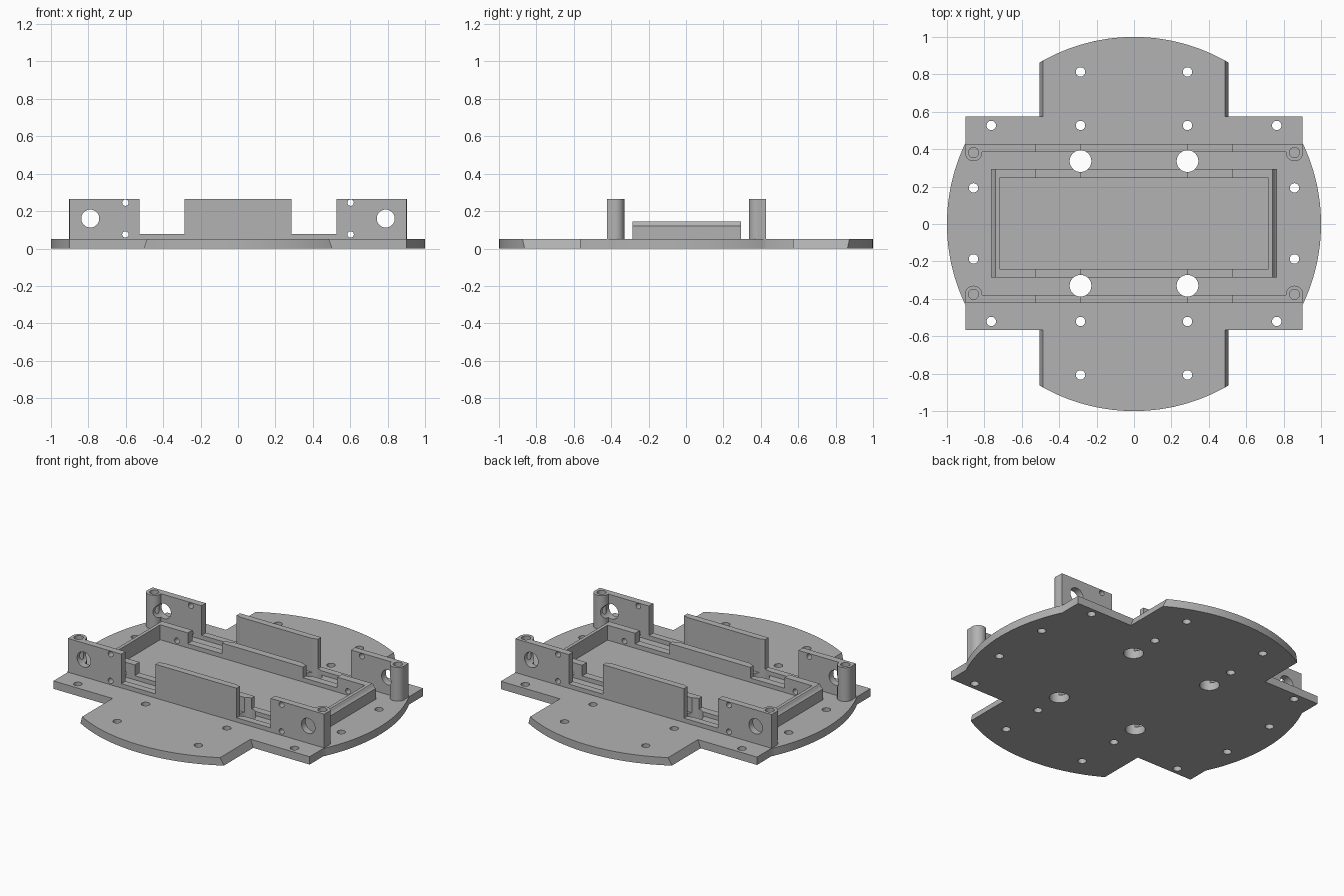
import bpy, bmesh, math
from mathutils import Matrix

if "Cube" in bpy.data.objects:
    bpy.data.objects.remove(bpy.data.objects["Cube"])

grey = bpy.data.materials.new("plain_grey")
grey.use_nodes = True
colour = (0.45, 0.45, 0.45, 1)
grey.diffuse_color = colour
grey.node_tree.nodes["Principled BSDF"].inputs["Base Color"].default_value = colour

T = 0.05        # plate thickness, level on which everything stands
TOP = 0.265     # top of the walls
GAP = 0.077     # sill of the wall gaps
DY = 0.003      # slight offset of the fittings along y
SIGNS = (-1, 1)


def finish(name, bm):
    bmesh.ops.recalc_face_normals(bm, faces=bm.faces)
    mesh = bpy.data.meshes.new(name)
    bm.to_mesh(mesh)
    bm.free()
    obj = bpy.data.objects.new(name, mesh)
    bpy.context.scene.collection.objects.link(obj)
    mesh.materials.append(grey)
    return obj


def loft(name, ring_a, ring_b):
    """Closed solid between two matching rings of 3D points."""
    bm = bmesh.new()
    a = [bm.verts.new(p) for p in ring_a]
    b = [bm.verts.new(p) for p in ring_b]
    bm.faces.new(a)
    bm.faces.new(b)
    for i in range(len(a)):
        j = (i + 1) % len(a)
        bm.faces.new((a[i], a[j], b[j], b[i]))
    return finish(name, bm)


def side_profile(name, half, y0, y1):
    """Mirror a half profile in x and z, then extrude it along y."""
    pts = half + [(-x, z) for x, z in reversed(half)]
    return loft(name, [(x, y0, z) for x, z in pts], [(x, y1, z) for x, z in pts])


def rods(name, items, z0=0, z1=0, along_y=False):
    """Separate cylinders in one mesh; items are (x, y or z, radius)."""
    bm = bmesh.new()
    for u, v, r in items:
        if along_y:
            m = Matrix.Translation((u, 0, v)) @ Matrix.Rotation(math.pi / 2, 4, "X")
            depth = 3
        else:
            m = Matrix.Translation((u, v, (z0 + z1) / 2))
            depth = z1 - z0
        bmesh.ops.create_cone(bm, cap_ends=True, segments=40, radius1=r,
                              radius2=r, depth=depth, matrix=m)
    return finish(name, bm)


def combine(obj, steps):
    """Apply a list of (operation, helper) booleans to the object."""
    for operation, helper in steps:
        mod = obj.modifiers.new(operation.lower(), "BOOLEAN")
        mod.operation, mod.solver, mod.object = operation, "EXACT", helper
    bpy.context.view_layer.update()
    graph = bpy.context.evaluated_depsgraph_get()
    mesh = bpy.data.meshes.new_from_object(obj.evaluated_get(graph))
    obj.modifiers.clear()
    obj.data = mesh


def corners(x, y, r):
    return [(sx * x, sy * y + DY, r) for sx in SIGNS for sy in SIGNS]


# Cutters
plate_holes = corners(0.286, 0.333, 0.058)
for hx, hy in ((0.286, 0.81), (0.286, 0.524), (0.763, 0.524), (0.858, 0.19)):
    plate_holes += corners(hx, hy, 0.025)
down_cutter = rods("down_cutter", plate_holes, -0.1, 0.5)
pin_cutter = rods("pin_cutter", corners(0.858, 0.379, 0.027), 0.02, 0.5)
cross_holes = []
for s in SIGNS:
    cross_holes += [(s * 0.79, 0.16, 0.048), (s * 0.602, 0.245, 0.017), (s * 0.602, 0.075, 0.017)]
cross_cutter = rods("cross_cutter", cross_holes, along_y=True)
bosses = rods("boss_helper", corners(0.858, 0.379, 0.046), T, TOP)
well = side_profile("well_cutter", [(0.72, 0.02), (0.72, 0.5)], DY - 0.243, DY + 0.243)


# Base plate: disc with notched corners and sloping lobe sides
def outline(neck, z):
    side, shoulder = 0.902, 0.571
    a0 = math.asin(neck)
    a1 = math.asin(math.sqrt(1 - side * side))
    n = 36
    pts = []
    for turn, half_angle in ((0, a1), (90, a0), (180, a1), (270, a0)):
        mid = math.radians(turn)
        for i in range(n + 1):
            a = mid + half_angle * (2 * i / n - 1)
            pts.append((math.cos(a), math.sin(a), z))
        # step around the notch that follows this arc
        sx = 1 if turn in (0, 270) else -1
        sy = 1 if turn in (0, 90) else -1
        step = [(sx * side, sy * shoulder + DY, z), (sx * neck, sy * shoulder + DY, z)]
        pts += step if turn in (0, 180) else step[::-1]
    return pts


plate = loft("base_plate", outline(0.505, 0), outline(0.486, T))
combine(plate, [("DIFFERENCE", down_cutter)])
parts = [plate]

# Long walls with gaps, corner bosses and cross holes
wall_half = [(0.902, T), (0.902, TOP), (0.526, TOP), (0.526, GAP), (0.286, GAP), (0.286, TOP)]
for label, s in (("front_wall", -1), ("back_wall", 1)):
    wall = side_profile(label, wall_half, DY + s * 0.382, DY + s * 0.425)
    own_bosses = rods(label + "_bosses", [c for c in corners(0.858, 0.379, 0.046) if c[1] * s > 0], T, TOP)
    combine(wall, [("UNION", own_bosses), ("DIFFERENCE", pin_cutter),
                   ("DIFFERENCE", cross_cutter), ("DIFFERENCE", down_cutter)])
    bpy.data.objects.remove(own_bosses)
    parts.append(wall)

# Tray rim with chamfered ends and matching gaps
RIM = 0.145
tray_half = [(0.765, T), (0.765, 0.12), (0.741, RIM), (0.526, RIM), (0.526, GAP), (0.286, GAP), (0.286, RIM)]
tray = side_profile("tray_rim", tray_half, DY - 0.29, DY + 0.29)
combine(tray, [("DIFFERENCE", well), ("DIFFERENCE", cross_cutter), ("DIFFERENCE", down_cutter)])
parts.append(tray)

for helper in (down_cutter, pin_cutter, cross_cutter, bosses, well):
    bpy.data.objects.remove(helper)

# Smooth the round surfaces, keep edges sharp
bpy.ops.object.select_all(action="DESELECT")
for part in parts:
    part.select_set(True)
bpy.context.view_layer.objects.active = plate
bpy.ops.object.shade_smooth_by_angle(angle=math.radians(30))
